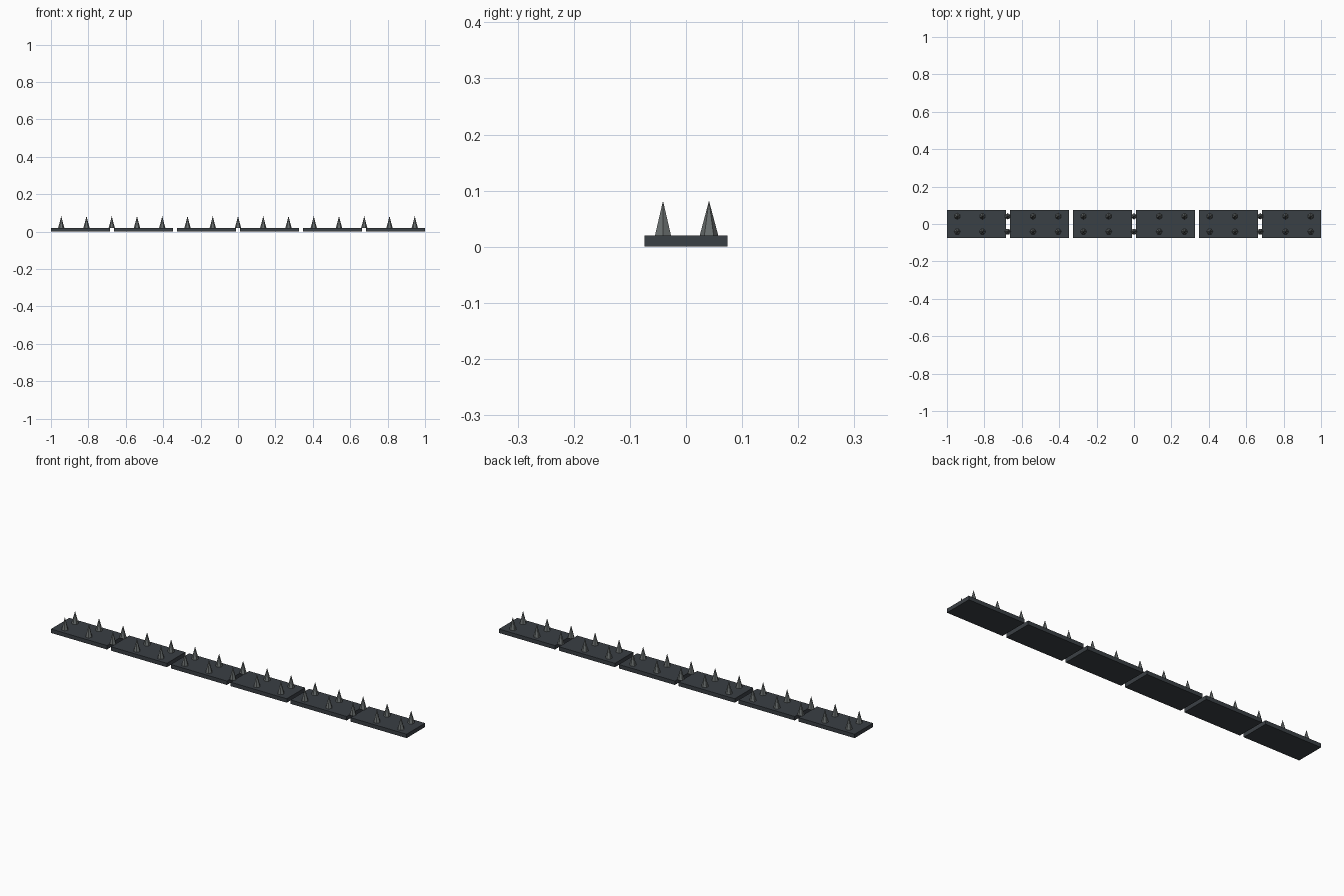
import bpy
import math

cube = bpy.data.objects.get("Cube")
if cube:
    bpy.data.objects.remove(cube, do_unlink=True)


def make_material(name, colour):
    mat = bpy.data.materials.new(name)
    mat.use_nodes = True
    mat.diffuse_color = colour
    mat.node_tree.nodes["Principled BSDF"].inputs["Base Color"].default_value = colour
    return mat


plate_mat = make_material("dark slate", (0.042, 0.050, 0.058, 1))
spike_mat = make_material("steel grey", (0.140, 0.155, 0.155, 1))

PLATES, GAP, DEPTH, THICK = 6, 0.022, 0.148, 0.02
PITCH = (2 + GAP) / PLATES
COLUMNS, SPACING, ROW_Y = 15, 0.135, 0.041
SPIKE_R, SPIKE_H = 0.0165, 0.062

# Base plates laid end to end with narrow gaps
for i in range(PLATES):
    x = (i - (PLATES - 1) / 2) * PITCH
    bpy.ops.mesh.primitive_cube_add(size=1, location=(x, 0, THICK / 2))
    plate = bpy.context.object
    plate.name = f"base_plate_{i + 1}"
    plate.scale = (PITCH - GAP, DEPTH, THICK)
    bpy.ops.object.transform_apply(location=False, rotation=False, scale=True)
    plate.data.materials.append(plate_mat)

# Two rows of faceted spikes, the rear row turned half round
for row, y in (("front", -ROW_Y), ("rear", ROW_Y)):
    for i in range(COLUMNS):
        x = (i - (COLUMNS - 1) / 2) * SPACING
        turn = math.pi / 2 if row == "rear" else -math.pi / 2
        bpy.ops.mesh.primitive_cone_add(
            vertices=6, radius1=SPIKE_R, radius2=0, depth=SPIKE_H,
            location=(x, y, THICK + SPIKE_H / 2),
            rotation=(0, 0, turn if row == "front" else 0))
        spike = bpy.context.object
        spike.name = f"{row}_spike_{i + 1}"
        spike.data.materials.append(spike_mat)
